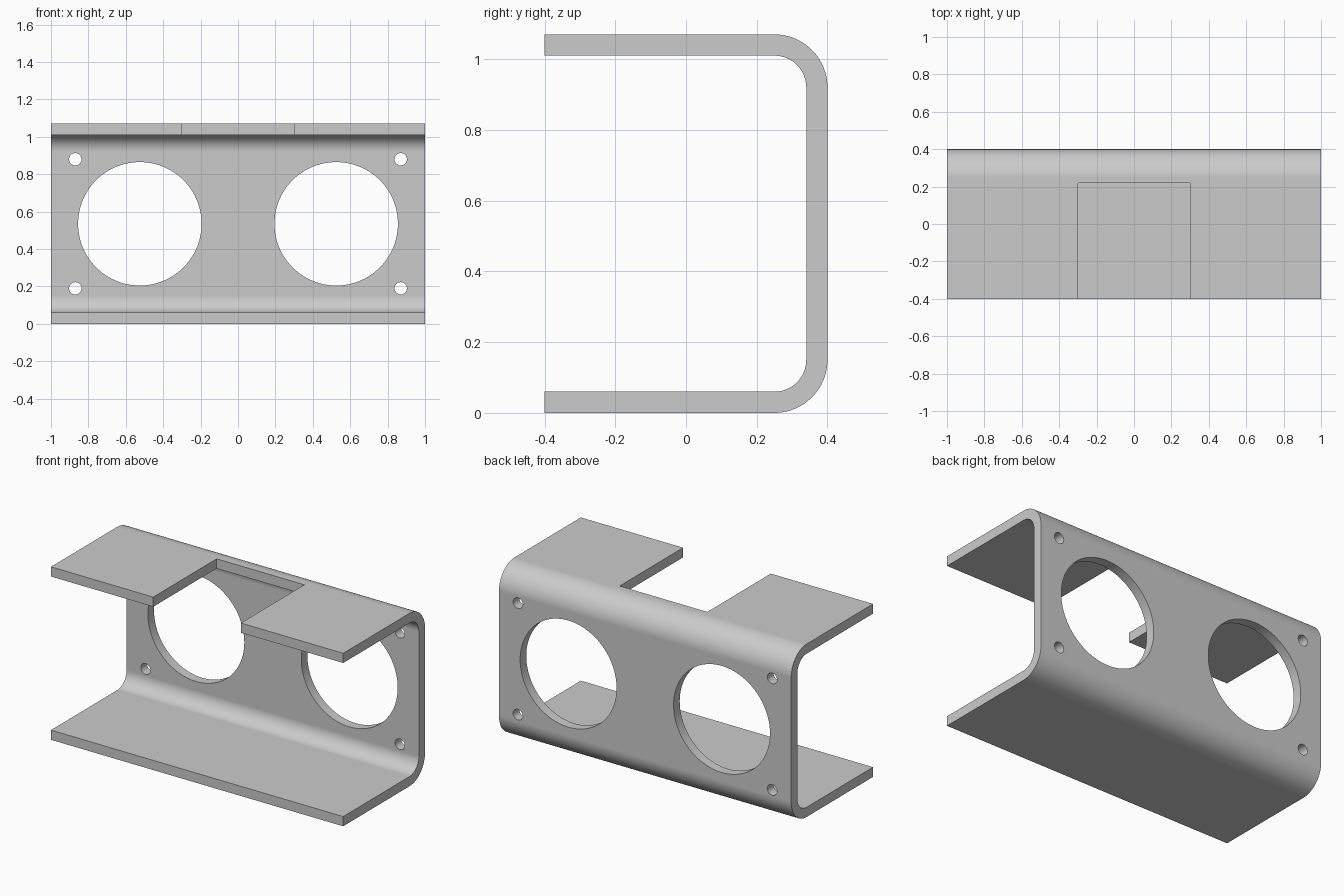
import bpy
import bmesh
from math import sin, cos, pi, radians
from mathutils import Matrix

cube = bpy.data.objects.get("Cube")
if cube:
    bpy.data.objects.remove(cube, do_unlink=True)

WIDTH, DEPTH, HEIGHT = 2.0, 0.8, 1.07
THICK, BEND = 0.06, 0.15
STEPS = 16

metal = bpy.data.materials.new("grey metal")
metal.use_nodes = True
grey = (0.6, 0.6, 0.6, 1)
metal.diffuse_color = grey
metal.node_tree.nodes["Principled BSDF"].inputs["Base Color"].default_value = grey


def bend_line(radius):
    """Side outline from the lower front edge round to the upper front edge."""
    y, low, high = DEPTH / 2 - BEND, BEND, HEIGHT - BEND
    pts = [(-DEPTH / 2, low - radius)]
    for centre, start in ((low, -pi / 2), (high, 0)):
        for i in range(STEPS + 1):
            a = start + i * pi / 2 / STEPS
            pts.append((y + radius * cos(a), centre + radius * sin(a)))
    pts.append((-DEPTH / 2, high + radius))
    return pts


def make_object(name, bm):
    bmesh.ops.recalc_face_normals(bm, faces=bm.faces)
    mesh = bpy.data.meshes.new(name)
    bm.to_mesh(mesh)
    bm.free()
    mesh.materials.append(metal)
    obj = bpy.data.objects.new(name, mesh)
    bpy.context.collection.objects.link(obj)
    return obj


# Bent sheet: side profile extruded across the width
bm = bmesh.new()
profile = bend_line(BEND) + bend_line(BEND - THICK)[::-1]
face = bm.faces.new([bm.verts.new((-WIDTH / 2, y, z)) for y, z in profile])
side = bmesh.ops.extrude_face_region(bm, geom=[face])
bmesh.ops.translate(bm, vec=(WIDTH, 0, 0),
                    verts=[g for g in side["geom"] if isinstance(g, bmesh.types.BMVert)])
bracket = make_object("bent_bracket", bm)

# Cutters: two large openings, four screw holes and the notch in the top flange
bm = bmesh.new()


def add_hole(x, z, radius, segments):
    place = Matrix.Translation((x, DEPTH / 2 - THICK / 2, z)) @ Matrix.Rotation(pi / 2, 4, 'X')
    bmesh.ops.create_cone(bm, cap_ends=True, segments=segments, radius1=radius,
                          radius2=radius, depth=0.2, matrix=place)


for sx in (-1, 1):
    add_hole(sx * 0.525, HEIGHT / 2, 0.33, 96)
    for sz in (-1, 1):
        add_hole(sx * 0.87, HEIGHT / 2 + sz * 0.345, 0.033, 32)

notch = Matrix.Translation((0, -0.14, HEIGHT)) @ Matrix.Diagonal((0.6, 0.72, 0.3, 1))
bmesh.ops.create_cube(bm, size=1, matrix=notch)
cutter = make_object("hole_cutter", bm)
cutter.hide_render = True

# Cut the openings, then discard the cutter
bpy.ops.object.select_all(action='DESELECT')
bracket.select_set(True)
bpy.context.view_layer.objects.active = bracket
cut = bracket.modifiers.new("cut openings", 'BOOLEAN')
cut.operation = 'DIFFERENCE'
cut.solver = 'EXACT'
cut.object = cutter
bpy.ops.object.modifier_apply(modifier=cut.name)
bpy.data.objects.remove(cutter, do_unlink=True)

# Smooth bends and hole walls, crisp edges
bpy.ops.object.shade_smooth_by_angle(angle=radians(30))
normals = bracket.modifiers.new("flat panels", 'WEIGHTED_NORMAL')
normals.keep_sharp = True
